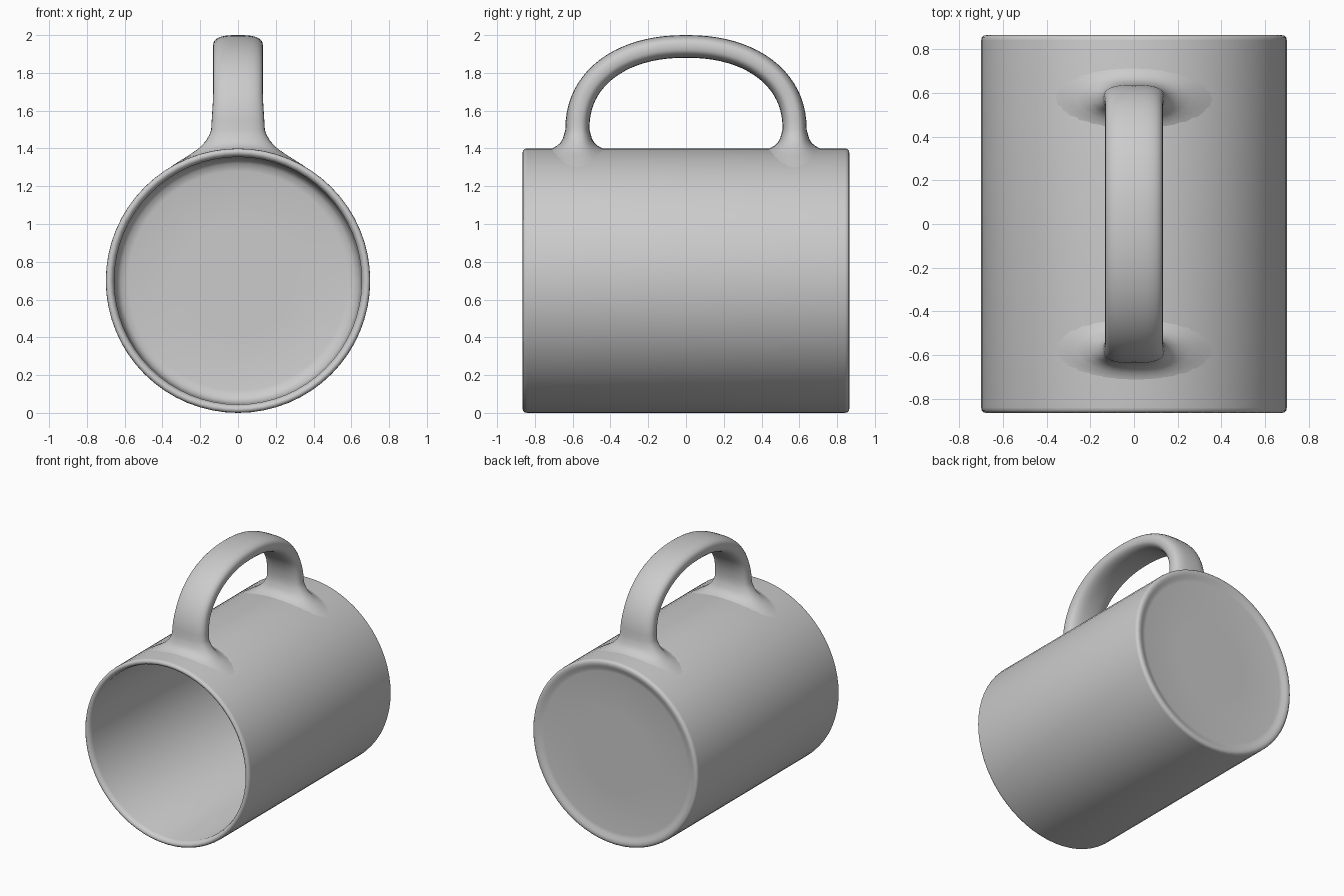
import bpy, bmesh
from math import sin, cos, pi, sqrt, copysign
from mathutils import Vector

cube = bpy.data.objects.get("Cube")
if cube:
    bpy.data.objects.remove(cube)

R = 0.70          # outer radius of the body, also the height of its axis
LEG_Y = 0.575     # handle legs sit this far from the middle

glaze = bpy.data.materials.new("grey_glaze")
glaze.use_nodes = True
grey = (0.6, 0.6, 0.6, 1)
glaze.diffuse_color = grey
glaze.node_tree.nodes["Principled BSDF"].inputs["Base Color"].default_value = grey


def loft(name, rings, closed_ends, angle):
    """Skin a list of equal rings into one smooth object."""
    bm = bmesh.new()
    loops = [[bm.verts.new(p) for p in ring] for ring in rings]
    n = len(loops[0])
    for a, b in zip(loops, loops[1:]):
        for i in range(n):
            j = (i + 1) % n
            bm.faces.new((a[i], a[j], b[j], b[i]))
    if closed_ends:
        bm.faces.new(loops[0])
        bm.faces.new(loops[-1])
    bmesh.ops.recalc_face_normals(bm, faces=bm.faces)
    mesh = bpy.data.meshes.new(name)
    bm.to_mesh(mesh)
    bm.free()
    mesh.materials.append(glaze)
    obj = bpy.data.objects.new(name, mesh)
    bpy.context.collection.objects.link(obj)
    bpy.ops.object.select_all(action='DESELECT')
    obj.select_set(True)
    bpy.context.view_layer.objects.active = obj
    bpy.ops.object.shade_smooth_by_angle(angle=angle)


# Mug body: (radius, y) profile from inner floor, over the lip, to the base
profile = [(0.3, 0.80), (0.58, 0.80), (0.62, 0.79), (0.642, 0.765), (0.65, 0.72),
           (0.655, -0.83), (0.663, -0.854), (0.678, -0.865), (0.69, -0.862),
           (0.698, -0.853), (R, -0.84), (R, 0.84), (0.698, 0.853), (0.69, 0.862),
           (0.675, 0.865), (0.655, 0.861), (0.635, 0.85), (0.61, 0.846), (0.3, 0.846)]
SIDES = 64
body = [[(r * cos(2 * pi * i / SIDES), y, R + r * sin(2 * pi * i / SIDES))
         for i in range(SIDES)] for r, y in profile]
loft("mug_body", body, True, pi / 3)


def section(half_x, half_t, power, count=32):
    """Rounded-rectangle outline as (across, thickness) pairs."""
    out = []
    for i in range(count):
        c, s = cos(2 * pi * i / count), sin(2 * pi * i / count)
        out.append((half_x * copysign(abs(c) ** (2 / power), c),
                    half_t * copysign(abs(s) ** (2 / power), s)))
    return out


# Flared foot: (half width, half thickness, lift, how far it follows the body, power)
foot = [(0.42, 0.16, -0.006, 1, 2), (0.34, 0.13, 0.002, 1, 2), (0.26, 0.108, 0.014, 1, 2.1),
        (0.205, 0.09, 0.03, 0.9, 2.3), (0.17, 0.077, 0.052, 0.6, 2.5),
        (0.15, 0.069, 0.08, 0.3, 2.7)]


def foot_rings(side):
    return [[(x, side * (LEG_Y + t), R + sqrt(R * R - x * x) * follow + R * (1 - follow) + lift)
             for x, t in section(hx, ht, power)] for hx, ht, lift, follow, power in foot]


# Handle arch: squarish ellipse centre line
def arch(a):
    c, s = cos(a), max(sin(a), 0)
    return Vector((0, copysign(abs(c) ** 0.91, c) * LEG_Y, 1.5 + 0.44 * s ** 0.91))


STEPS = 40
path = [arch(pi * k / STEPS) for k in range(STEPS + 1)]
arch_rings = []
for k, p in enumerate(path):
    if k in (0, STEPS):
        tangent = Vector((0, 0, 1 if k == 0 else -1))
    else:
        tangent = (path[k + 1] - path[k - 1]).normalized()
    outward = Vector((0, tangent.z, -tangent.y))
    rise = sin(pi * k / STEPS)
    outline = section(0.142 - 0.01 * min(1, rise * 3), 0.064 - 0.004 * rise, 2.8)
    arch_rings.append([p + Vector((x, 0, 0)) + outward * t for x, t in outline])

# The far foot is mirrored, so its outline already runs the same way round
loft("handle", foot_rings(1) + arch_rings + foot_rings(-1)[::-1], False, pi / 2)
